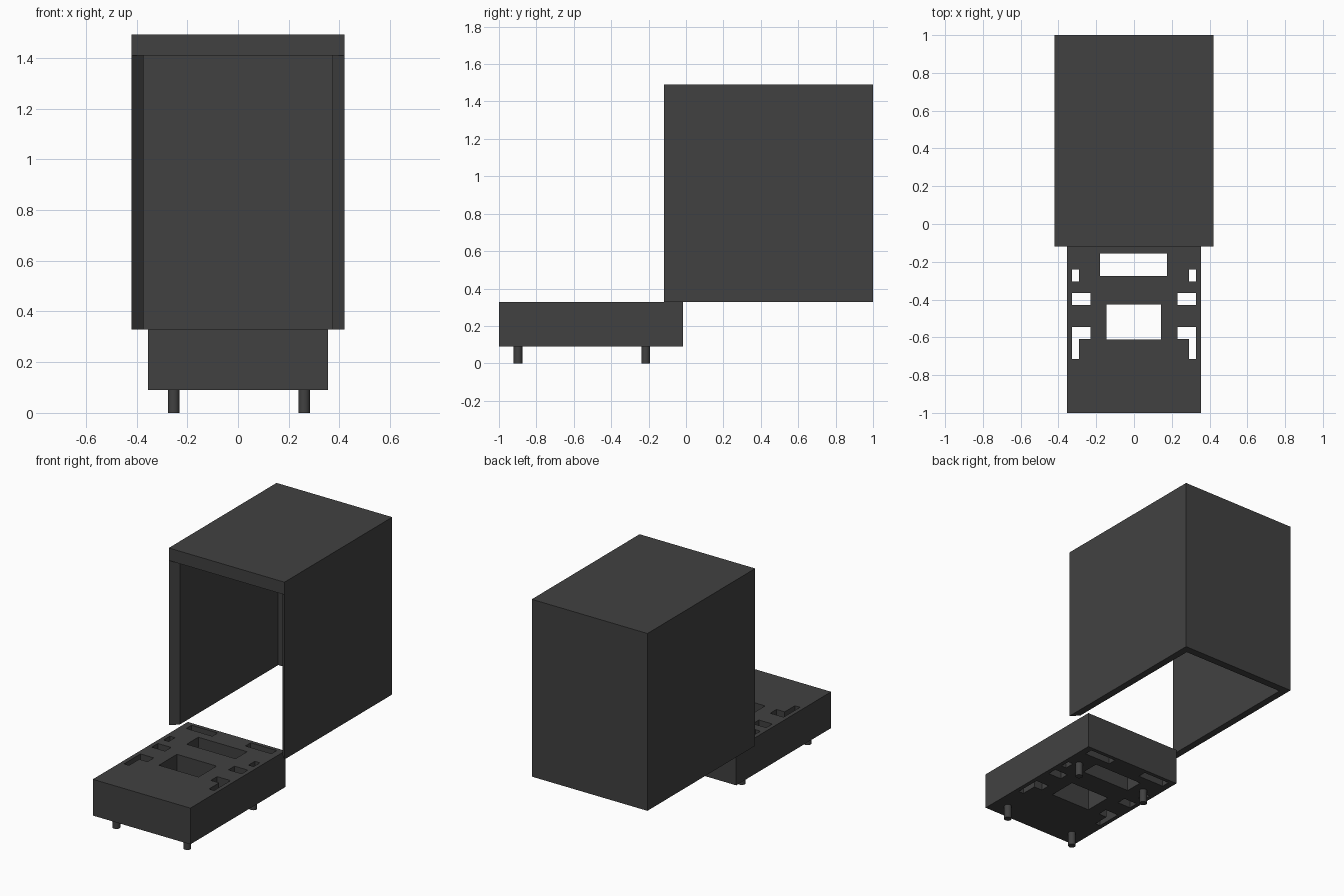
import bpy, bmesh

if "Cube" in bpy.data.objects:
    bpy.data.objects.remove(bpy.data.objects["Cube"])

charcoal = bpy.data.materials.new("charcoal")
charcoal.diffuse_color = (0.053, 0.053, 0.053, 1)
charcoal.use_nodes = True
charcoal.node_tree.nodes["Principled BSDF"].inputs["Base Color"].default_value = charcoal.diffuse_color


def prism(name, outlines, z0, z1):
    """Extrude one or more flat outlines from z0 up to z1."""
    bm = bmesh.new()
    for pts in outlines:
        low = [bm.verts.new((x, y, z0)) for x, y in pts]
        top = [bm.verts.new((x, y, z1)) for x, y in pts]
        bm.faces.new(low)
        bm.faces.new(top)
        for i in range(len(pts)):
            j = (i + 1) % len(pts)
            bm.faces.new((low[i], low[j], top[j], top[i]))
    bmesh.ops.recalc_face_normals(bm, faces=bm.faces)
    mesh = bpy.data.meshes.new(name)
    bm.to_mesh(mesh)
    bm.free()
    mesh.materials.append(charcoal)
    obj = bpy.data.objects.new(name, mesh)
    bpy.context.collection.objects.link(obj)
    return obj


def rect(x0, x1, y0, y1):
    return [(x0, y0), (x1, y0), (x1, y1), (x0, y1)]


# Cover: U-shaped walls with mitred front edges, open below, and a lid
W, T, FRONT, BACK = 0.42, 0.047, -0.118, 1.0
right_half = [(W, BACK), (W, FRONT), (W - T, FRONT + T), (W - T, BACK - 0.05)]
left_half = [(-x, y) for x, y in reversed(right_half)]
prism("cover_walls", [right_half + left_half], 0.328, 1.41)
prism("cover_lid", [rect(-W, W, FRONT, BACK)], 1.41, 1.492)

# Base block with openings cut right through
base = prism("base_block", [rect(-0.354, 0.354, -1.0, -0.015)], 0.09, 0.328)
side_holes = [
    rect(0.12, 0.31, -0.095, -0.04),
    rect(0.29, 0.327, -0.305, -0.24),
    rect(0.23, 0.327, -0.428, -0.365),
    [(0.23, -0.545), (0.23, -0.61), (0.29, -0.61),
     (0.29, -0.715), (0.327, -0.715), (0.327, -0.545)],
]
holes = [rect(-0.18, 0.175, -0.275, -0.155), rect(-0.146, 0.142, -0.612, -0.425)]
for h in side_holes:
    holes += [h, [(-x, y) for x, y in h]]
cutter = prism("opening_cutter", holes, 0.0, 0.5)
cutter.hide_render = True
cut = base.modifiers.new("openings", 'BOOLEAN')
cut.operation = 'DIFFERENCE'
cut.solver = 'EXACT'
cut.object = cutter
bpy.context.view_layer.objects.active = base
base.select_set(True)
bpy.ops.object.modifier_apply(modifier=cut.name)
bpy.data.objects.remove(cutter)

# Four round feet
for side, x in (("left", -0.254), ("right", 0.261)):
    for end, y in (("front", -0.898), ("back", -0.215)):
        bpy.ops.mesh.primitive_cylinder_add(vertices=32, radius=0.023, depth=0.09,
                                            location=(x, y, 0.045))
        foot = bpy.context.object
        foot.name = f"foot_{end}_{side}"
        foot.data.materials.append(charcoal)
        bpy.ops.object.shade_smooth_by_angle()
